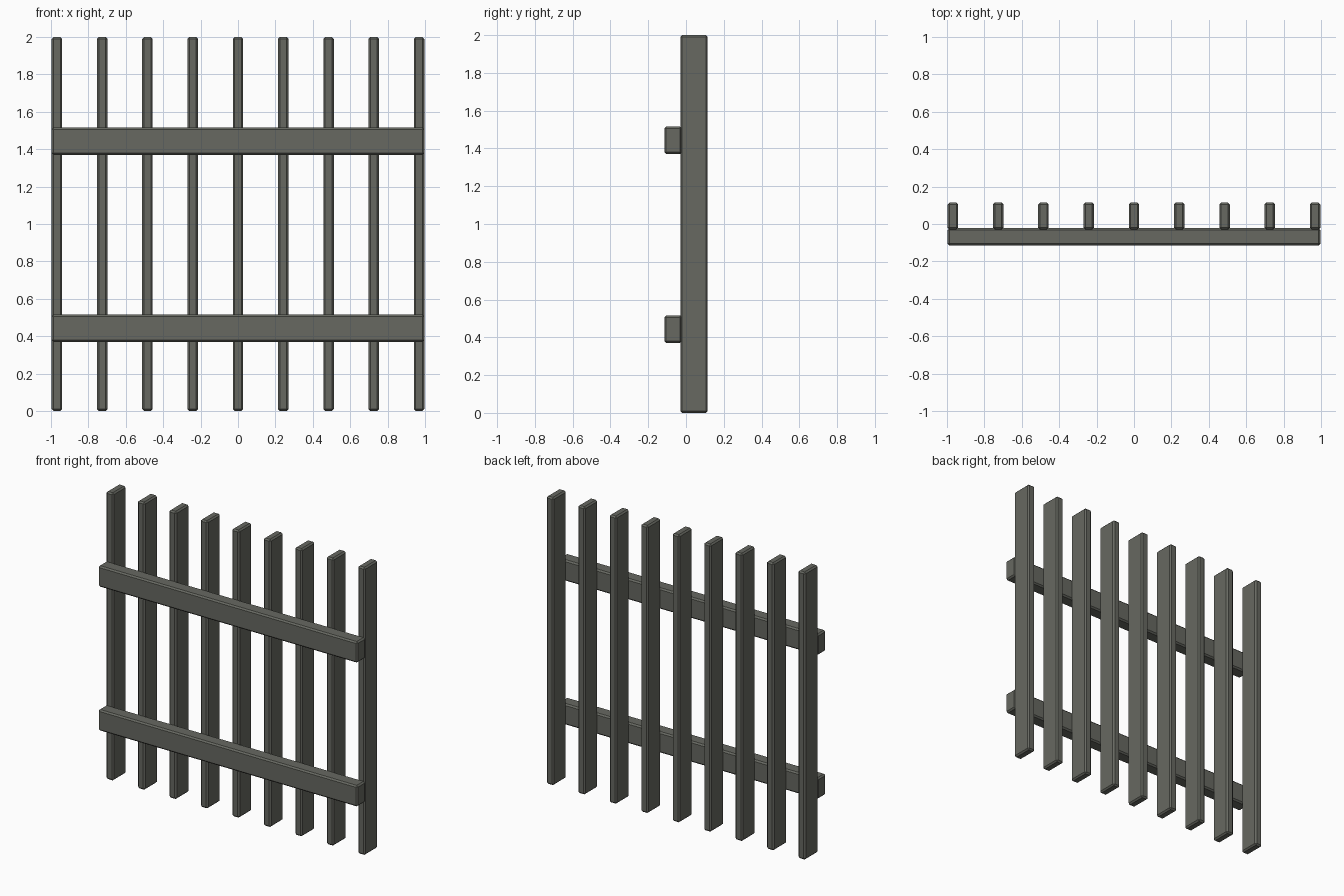
import bpy, bmesh

if "Cube" in bpy.data.objects:
    bpy.data.objects.remove(bpy.data.objects["Cube"])

mat = bpy.data.materials.new("weathered grey green")
mat.diffuse_color = (0.135, 0.14, 0.12, 1)
mat.use_nodes = True
mat.node_tree.nodes["Principled BSDF"].inputs["Base Color"].default_value = mat.diffuse_color


def board(name, lo, hi, chamfer=0.01):
    """Chamfered box spanning lo..hi."""
    bm = bmesh.new()
    bmesh.ops.create_cube(bm, size=1)
    for v in bm.verts:
        v.co = [(a + b) / 2 + c * (b - a) for a, b, c in zip(lo, hi, v.co)]
    bmesh.ops.bevel(bm, geom=bm.edges[:], offset=chamfer, segments=1,
                    affect='EDGES', profile=0.5)
    me = bpy.data.meshes.new(name)
    bm.to_mesh(me)
    bm.free()
    me.materials.append(mat)
    ob = bpy.data.objects.new(name, me)
    bpy.context.collection.objects.link(ob)


# Nine upright slats
for i in range(9):
    x = (i - 4) * 0.242
    board(f"slat_{i + 1}", (x - 0.028, -0.03, 0), (x + 0.028, 0.115, 2))

# Two horizontal rails across the front
for name, z in (("lower_rail", 0.37), ("upper_rail", 1.37)):
    board(name, (-0.997, -0.115, z), (0.997, -0.022, z + 0.146))
